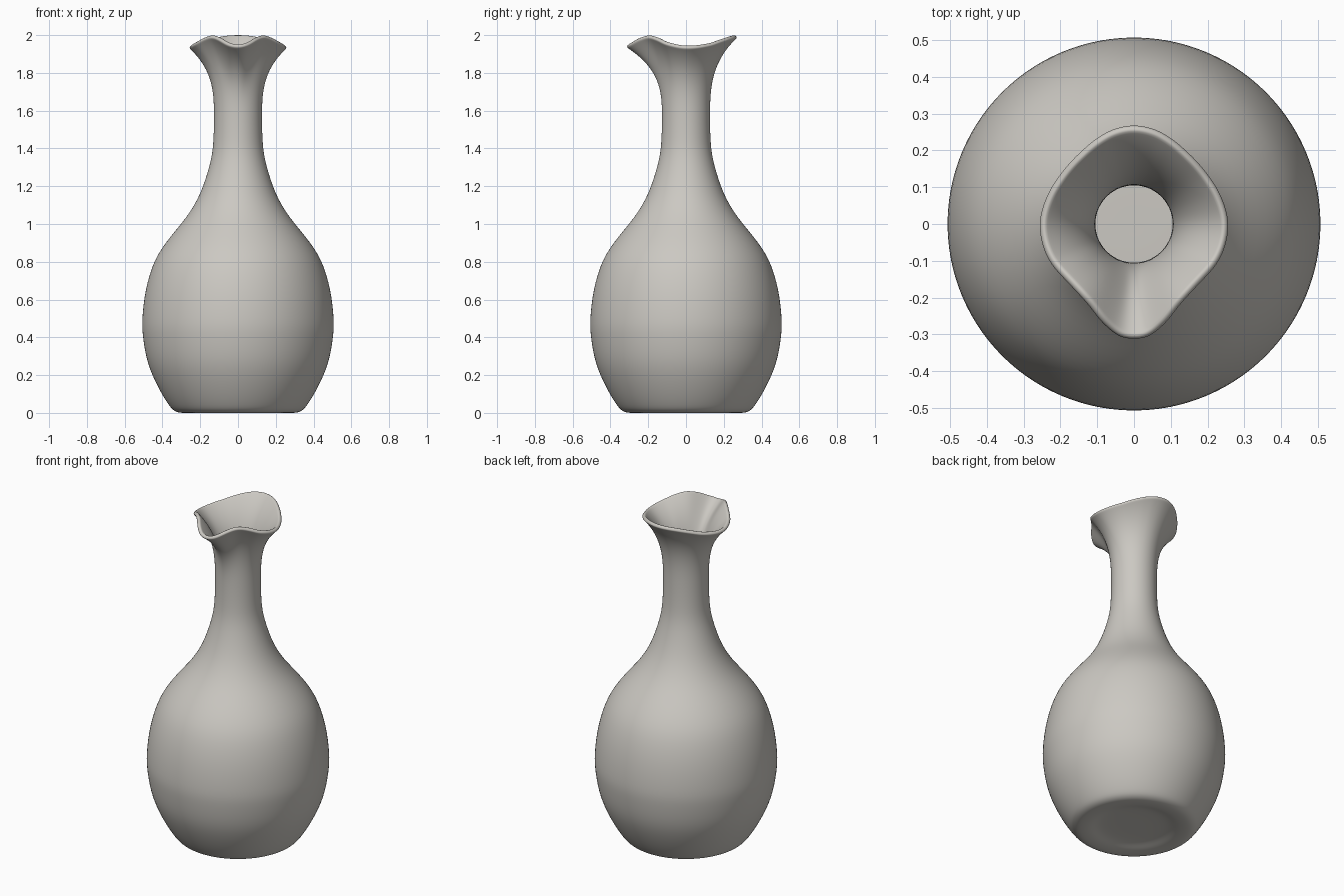
import bpy, bmesh, math

if "Cube" in bpy.data.objects:
    bpy.data.objects.remove(bpy.data.objects["Cube"])

SEGS = 96
WALL = 0.022

# outer profile from the base centre to the neck: (radius, height)
PROFILE = [(0.0, 0.022), (0.1, 0.022), (0.19, 0.018), (0.245, 0.004), (0.30, 0.0), (0.335, 0.01),
           (0.365, 0.04), (0.42, 0.13), (0.477, 0.26), (0.503, 0.40), (0.507, 0.50),
           (0.488, 0.655), (0.44, 0.81), (0.36, 0.93), (0.27, 1.04), (0.20, 1.16),
           (0.15, 1.31), (0.131, 1.42), (0.127, 1.55)]
# rim radius and height by angle in degrees from the spout
RIM_R = [(0, .316), (7, .313), (16, .291), (30, .256), (47, .244), (69, .256), (90, .26),
         (108, .252), (125, .245), (142, .247), (157, .258), (167, .267), (180, .272)]
RIM_Z = [(0, 1.936), (10, 1.946), (22, 1.974), (35, 1.988), (50, 1.975), (65, 1.952),
         (90, 1.932), (120, 1.944), (142, 1.966), (162, 1.983), (180, 1.988)]


def catmull(p0, p1, p2, p3, t):
    return 0.5 * (2 * p1 + (p2 - p0) * t + (2 * p0 - 5 * p1 + 4 * p2 - p3) * t * t
                  + (3 * p1 - p0 - 3 * p2 + p3) * t ** 3)


def refine(pts, steps):
    out = []
    for i in range(len(pts) - 1):
        q = [pts[max(0, min(len(pts) - 1, i + k))] for k in (-1, 0, 1, 2)]
        for s in range(steps):
            out.append(tuple(catmull(*[p[c] for p in q], s / steps) for c in (0, 1)))
    return out + [pts[-1]]


def sample(table, deg):
    """Smooth lookup, mirrored about the spout plane."""
    a = deg if deg <= 180 else 360 - deg
    for i in range(len(table) - 1):
        (x1, y1), (x2, y2) = table[i], table[i + 1]
        if a <= x2:
            def slope(k):
                if k <= 0 or k >= len(table) - 1:
                    return 0.0
                return (table[k + 1][1] - table[k - 1][1]) / (table[k + 1][0] - table[k - 1][0])
            h = x2 - x1
            t = (a - x1) / h
            return ((2 * t**3 - 3 * t**2 + 1) * y1 + (t**3 - 2 * t**2 + t) * h * slope(i)
                    + (3 * t**2 - 2 * t**3) * y2 + (t**3 - t**2) * h * slope(i + 1))
    return table[-1][1]


bm = bmesh.new()


def ring(func):
    verts = []
    for j in range(SEGS):
        deg = 360 * j / SEGS
        r, z = func(deg)
        a = math.radians(deg)
        verts.append(bm.verts.new((r * math.sin(a), -r * math.cos(a), z)))
    return verts


# round body and neck
prof = refine(PROFILE, 2)
centre = bm.verts.new((0, 0, prof[0][1]))
rings = [ring(lambda d, p=p: p) for p in prof[1:]]

# flared, wavy mouth with a pouring lip
r0, z0 = PROFILE[-1]
LEVELS = 16
for k in range(1, LEVELS + 1):
    t = 1 - (1 - k / LEVELS) ** 1.4
    rings.append(ring(lambda d, t=t: (r0 + (sample(RIM_R, d) - r0) * t ** 3.2,
                                      z0 + (sample(RIM_Z, d) - z0) * t)))

for j in range(SEGS):
    n = (j + 1) % SEGS
    bm.faces.new((centre, rings[0][n], rings[0][j]))
    for a, b in zip(rings, rings[1:]):
        bm.faces.new((a[j], a[n], b[n], b[j]))

mesh = bpy.data.meshes.new("carafe")
bm.to_mesh(mesh)
bm.free()
for f in mesh.polygons:
    f.use_smooth = True

carafe = bpy.data.objects.new("carafe", mesh)
bpy.context.collection.objects.link(carafe)

mat = bpy.data.materials.new("warm grey ceramic")
mat.diffuse_color = (0.60, 0.58, 0.54, 1)
mat.use_nodes = True
mat.node_tree.nodes["Principled BSDF"].inputs["Base Color"].default_value = mat.diffuse_color
mesh.materials.append(mat)

# wall thickness and softened rim
sol = carafe.modifiers.new("wall", 'SOLIDIFY')
sol.thickness = WALL
sol.offset = -1
sub = carafe.modifiers.new("soften", 'SUBSURF')
sub.levels = 1
sub.render_levels = 1
